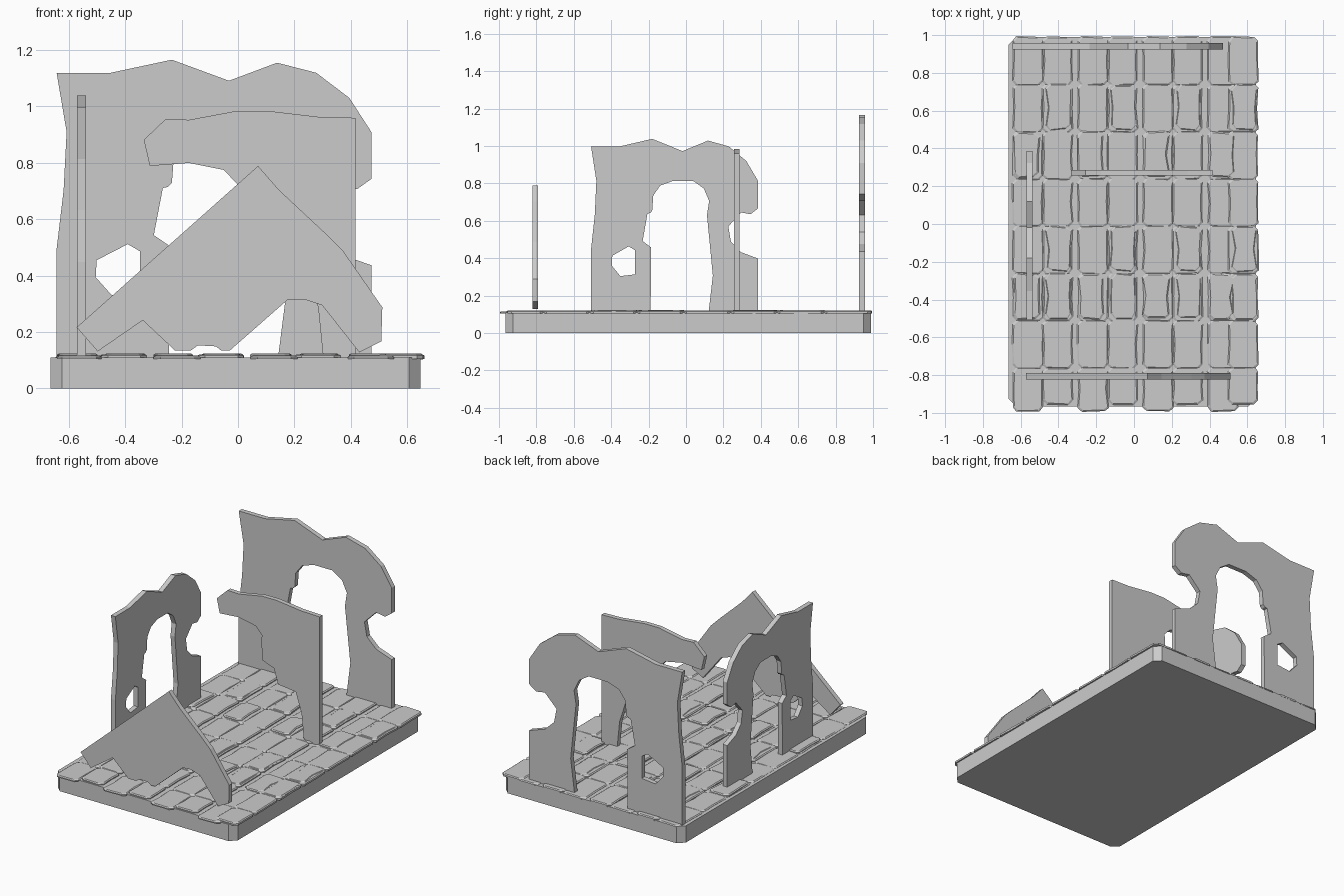
import bpy, bmesh, random
from mathutils import Vector

if "Cube" in bpy.data.objects:
    bpy.data.objects.remove(bpy.data.objects["Cube"])

random.seed(4)


def make_object(name, bm):
    bmesh.ops.recalc_face_normals(bm, faces=bm.faces)
    mesh = bpy.data.meshes.new(name)
    bm.to_mesh(mesh)
    bm.free()
    ob = bpy.data.objects.new(name, mesh)
    bpy.context.collection.objects.link(ob)
    return ob


def panel(name, loops, place, thick):
    """Flat panel from an outline and optional holes, extruded by a vector."""
    bm = bmesh.new()
    edges = []
    for loop in loops:
        vs = [bm.verts.new(place(u, v)) for u, v in loop]
        edges += [bm.edges.new((vs[i - 1], vs[i])) for i in range(len(vs))]
    bmesh.ops.triangle_fill(bm, edges=edges, use_beauty=True)
    bmesh.ops.dissolve_limit(bm, angle_limit=0.01, verts=bm.verts, edges=bm.edges)
    ext = bmesh.ops.extrude_face_region(bm, geom=bm.faces[:], use_keep_orig=True)
    verts = [g for g in ext["geom"] if isinstance(g, bmesh.types.BMVert)]
    bmesh.ops.translate(bm, verts=verts, vec=Vector(thick))
    return make_object(name, bm)


# Base slab with clipped corners
c = 0.04
x0, x1, y0, y1 = -0.664, 0.646, -0.965, 0.99
slab = [(x0 + c, y0), (x1 - c, y0), (x1, y0 + c), (x1, y1 - c),
        (x1 - c, y1), (x0 + c, y1), (x0, y1 - c), (x0, y0 + c)]
panel("base_slab", [slab], lambda u, v: (u, v, 0), (0, 0, 0.11))


# Paving stones: wobbly clipped quads with a bevelled top rim
def stone(bm, ax, bx, ay, by, low, high, wob):
    r = random.uniform
    k = 0.022
    pts = [(ax + k, ay), (bx - k, ay), (bx, ay + k), (bx - r(0, wob), (ay + by) / 2),
           (bx, by - k), (bx - k, by), (ax + k, by), (ax, by - k),
           (ax + r(0, wob), (ay + by) / 2), (ax, ay + k)]
    pts = [(px + r(-wob, wob) / 2, py + r(-wob, wob) / 2) for px, py in pts]
    mx, my = (ax + bx) / 2, (ay + by) / 2
    rings = []
    for z, s in ((low, 0.0), (high - 0.005, 0.0), (high, 0.007)):
        rings.append([bm.verts.new((px + (s if px < mx else -s),
                                    py + (s if py < my else -s), z)) for px, py in pts])
    n = len(pts)
    for a, b in zip(rings, rings[1:]):
        for i in range(n):
            j = (i + 1) % n
            bm.faces.new((a[i], a[j], b[j], b[i]))
    bm.faces.new(rings[0][::-1])
    bm.faces.new(rings[-1])


bm = bmesh.new()
for col in range(8):
    odd = col % 2
    cx = -0.645 + 0.172 * col if col < 7 else 0.51
    front = -0.957 if odd else -0.993
    for row in range(8):
        top = 0.993 - 0.25 * row
        bottom = max(front, top - 0.25) if row < 7 else front
        if row in ((1, 4, 5) if odd else (2, 5)):
            stone(bm, cx + 0.005, cx + 0.142, bottom + 0.005, top - 0.005, 0.103, 0.124, 0.012)
        wide = (cx - 0.012, cx + 0.148) if odd else (cx + 0.002, cx + 0.165)
        stone(bm, *wide, bottom - (0.01 if row < 7 else 0), top,
              0.104, 0.121 if odd else 0.116, 0.006)
make_object("paving_stones", bm)


# Sketch units to metres for the upright panels
def pts(flat):
    return [((flat[i] - 238) / 281.7, (388 - flat[i + 1]) / 281.7) for i in range(0, len(flat), 2)]


# Ruined arch walls: one outline used at two sizes
arch = pts([57, 73, 111, 73, 172, 60, 229, 81, 277, 63, 316, 73, 349, 98, 371, 132,
            371, 179, 357, 189, 339, 186, 315, 210, 320, 236, 339, 254, 371, 265,
            371, 357, 278, 357, 286, 294, 275, 191, 279, 166, 269, 145, 249, 132,
            211, 132, 187, 140, 174, 157, 172, 183, 168, 187, 163, 188, 154, 235,
            170, 246, 169, 357, 57, 357, 57, 249, 64, 190, 67, 132])
hole = pts([128, 244, 140, 251, 140, 292, 112, 295, 96, 277, 97, 260])
panel("back_arch_wall", [arch, hole], lambda u, v: (u, 0.925, v), (0, 0.032, 0))
panel("left_arch_wall", [arch, hole],
      lambda u, v: (-0.57, -0.508 + (u + 0.643) * 0.801, 0.11 + (v - 0.11) * 0.88),
      (0.032, 0, 0))

# Broken wall standing on one leg
broken = pts([144, 140, 166, 119, 189, 120, 237, 111, 267, 111, 318, 117, 355, 118,
              355, 357, 323, 357, 318, 307, 306, 270, 270, 266, 261, 238, 238, 230,
              235, 192, 237, 184, 224, 170, 189, 163, 150, 166])
panel("broken_wall", [broken], lambda u, v: (u, 0.256, v), (0, 0.03, 0))

# Fallen wall fragment at the front
fallen = pts([258, 166, 279, 190, 324, 232, 343, 251, 363, 280, 382, 307, 381, 341,
              359, 352, 322, 305, 304, 299, 287, 300, 230, 350, 221, 350, 216, 346,
              198, 345, 191, 350, 175, 350, 143, 320, 98, 351, 77, 327])
panel("fallen_fragment", [fallen], lambda u, v: (u, -0.822, v), (0, 0.032, 0))
